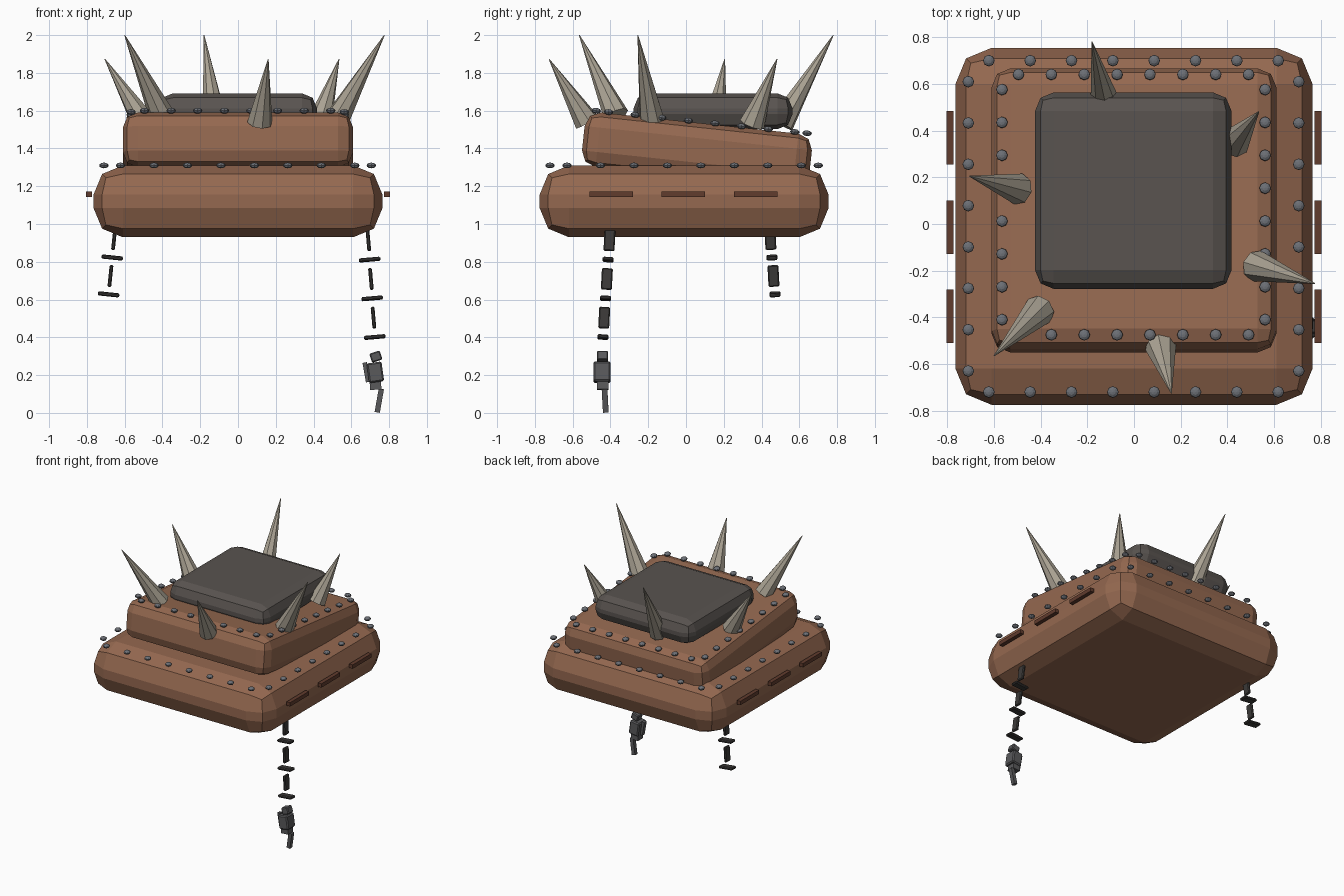
import bpy, bmesh, math
from mathutils import Vector, Matrix, Euler

if "Cube" in bpy.data.objects:
    bpy.data.objects.remove(bpy.data.objects["Cube"])


def material(name, rgb):
    m = bpy.data.materials.new(name)
    m.diffuse_color = (*rgb, 1)
    m.use_nodes = True
    m.node_tree.nodes["Principled BSDF"].inputs["Base Color"].default_value = m.diffuse_color
    return m


RUST = material("rust brown", (0.30, 0.14, 0.08))
CAP = material("dark grey", (0.10, 0.088, 0.08))
BONE = material("spike bone", (0.40, 0.36, 0.29))
STEEL = material("rivet steel", (0.15, 0.16, 0.18))
SLOT = material("dark brown", (0.12, 0.045, 0.027))
IRON = material("chain iron", (0.045, 0.042, 0.04))
DUMMY = material("dummy grey", (0.10, 0.10, 0.105))


def finish(name, bm, mat, matrix):
    me = bpy.data.meshes.new(name)
    bm.to_mesh(me)
    bm.free()
    me.materials.append(mat)
    ob = bpy.data.objects.new(name, me)
    ob.matrix_world = matrix
    bpy.context.collection.objects.link(ob)
    return ob


def box(name, size, loc, mat, bevel=0, segments=2, rot=(0, 0, 0)):
    bm = bmesh.new()
    bmesh.ops.create_cube(bm, size=1)
    bmesh.ops.scale(bm, vec=size, verts=bm.verts)
    if bevel:
        bmesh.ops.bevel(bm, geom=bm.edges[:], offset=bevel, segments=segments,
                        profile=0.5, affect='EDGES')
    m = Matrix.Translation(loc) @ Euler([math.radians(a) for a in rot]).to_matrix().to_4x4()
    return finish(name, bm, mat, m)


def spike(name, base, tip, radius):
    base, tip = Vector(base), Vector(tip)
    d = tip - base
    bm = bmesh.new()
    bmesh.ops.create_cone(bm, cap_ends=True, segments=8, radius1=radius,
                          radius2=0.002, depth=d.length)
    m = Matrix.Translation((base + tip) / 2) @ d.to_track_quat('Z', 'Y').to_matrix().to_4x4()
    return finish(name, bm, BONE, m)


def rivet_ring(name, cx, cy, half_run, half_x, half_y, height, tilt):
    # eight flattened studs along each of the four sides
    bm = bmesh.new()
    pts = []
    for i in range(8):
        t = -half_run + 2 * half_run * i / 7
        pts += [(t, half_y), (t, -half_y), (half_x, t), (-half_x, t)]
    for x, y in pts:
        y += cy
        loc = Vector((x + cx, y, height - y * math.tan(tilt)))
        m = (Matrix.Translation(loc) @ Matrix.Rotation(-tilt, 4, 'X')
             @ Matrix.Diagonal((1, 1, 0.6, 1)))
        bmesh.ops.create_uvsphere(bm, u_segments=8, v_segments=6, radius=0.025, matrix=m)
    return finish(name, bm, STEEL, Matrix.Identity(4))


# Stacked body: hull, tilted upper tier, flat cap
TILT = 6.1
box("hull", (1.53, 1.53, 0.38), (0, -0.01, 1.12), RUST, 0.155)
box("upper_tier", (1.22, 1.21, 0.29), (0, 0.058, 1.39), RUST, 0.08, rot=(-TILT, 0, 0))
box("cap", (0.842, 0.842, 0.19), (-0.003, 0.143, 1.597), CAP, 0.08)

# Rivets
rivet_ring("hull_rivets", -0.002, -0.01, 0.62, 0.708, 0.71, 1.31, 0)
rivet_ring("tier_rivets", -0.002, 0.083, 0.493, 0.564, 0.558, 1.549, math.radians(TILT))

# Side slots
for side, sx in (("left", -1), ("right", 1)):
    for i, y in enumerate((-0.396, -0.014, 0.369)):
        box(f"{side}_slot_{i + 1}", (0.03, 0.23, 0.03), (sx * 0.789, y, 1.158), SLOT)

# Spikes
SPIKES = [
    ((-0.12, 0.505, 1.53), (-0.18, 0.78, 2.0)),
    ((0.43, 0.35, 1.53), (0.535, 0.482, 1.873)),
    ((-0.495, 0.15, 1.53), (-0.705, 0.205, 1.873)),
    ((0.525, -0.18, 1.555), (0.775, -0.255, 2.0)),
    ((-0.405, -0.37, 1.575), (-0.6, -0.565, 2.0)),
    ((0.115, -0.525, 1.54), (0.16, -0.725, 1.873)),
]
for i, (b, t) in enumerate(SPIKES):
    spike(f"spike_{i + 1}", b, t, 0.068)


# Hanging chains: links alternate upright and flat
def chain(name, count, start, step, lean):
    for i in range(count):
        loc = Vector(start) + Vector(step) * i
        size = (0.02, 0.058, 0.114) if i % 2 == 0 else (0.114, 0.058, 0.02)
        box(f"{name}_link_{i + 1}", size, loc, IRON, 0.006, 1, rot=(lean[0], lean[1], 0))


chain("right_chain", 6, (0.69, -0.405, 0.914), (0.0068, -0.007, -0.1025), (-3, -5))
chain("left_chain", 4, (-0.656, 0.447, 0.92), (-0.0097, 0.008, -0.0975), (3, 6))

# Broken dummy at the end of the long chain
box("dummy_head", (0.058, 0.06, 0.05), (0.73, -0.442, 0.298), DUMMY, 0.006, 1, (0, -18, 0))
box("dummy_torso", (0.08, 0.092, 0.105), (0.727, -0.445, 0.215), DUMMY, 0.008, 1, (0, -8, 0))
box("dummy_hips", (0.06, 0.062, 0.05), (0.728, -0.441, 0.148), DUMMY, 0, 1, (0, -4, 0))
box("dummy_arm", (0.024, 0.03, 0.105), (0.68, -0.447, 0.215), DUMMY, 0, 1, (0, -10, 0))
box("dummy_leg", (0.028, 0.03, 0.125), (0.748, -0.428, 0.065), DUMMY, 0, 1, (3, 10, 0))
